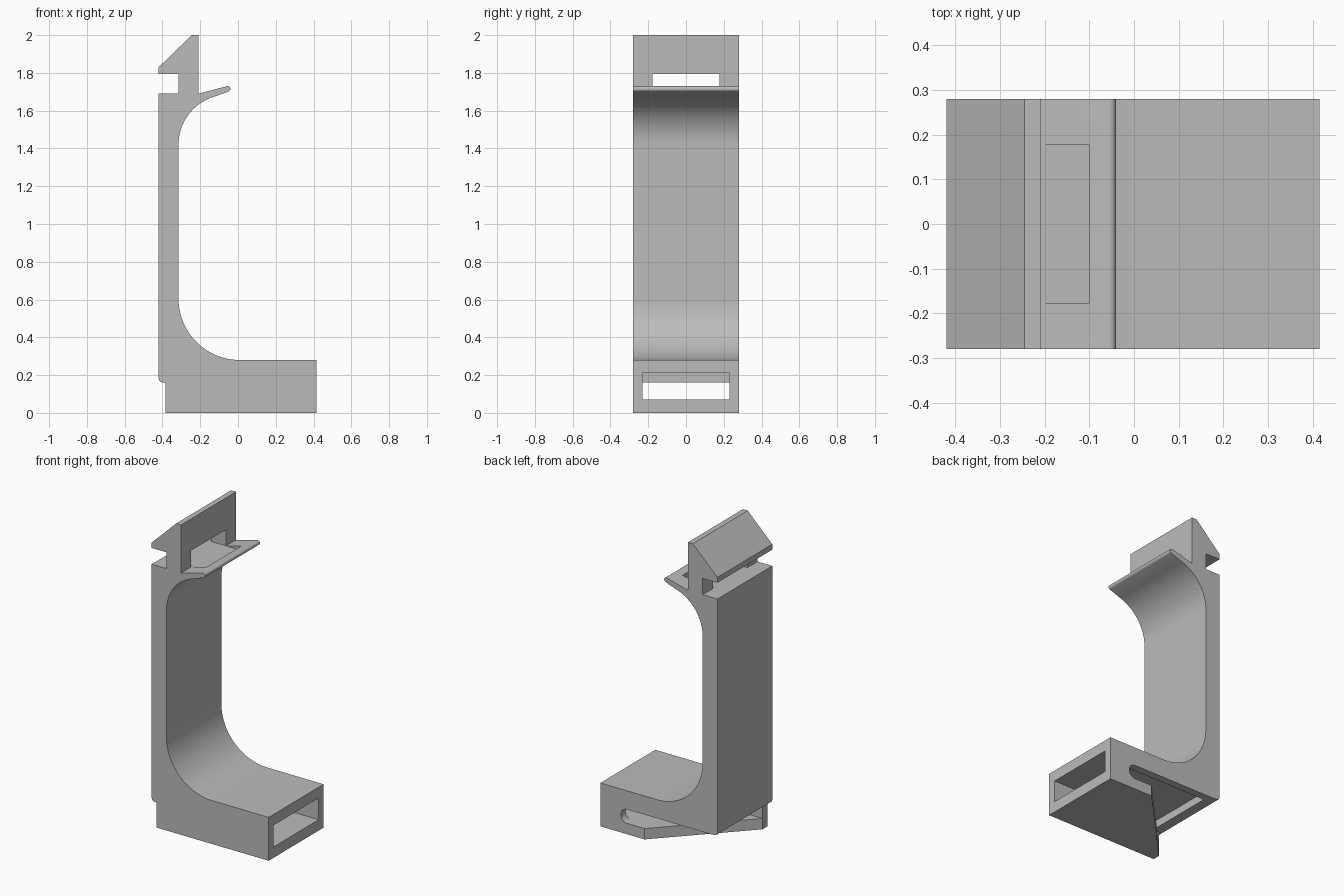
import bpy, bmesh
from math import sin, cos, pi, radians
from mathutils import Vector

cube = bpy.data.objects.get("Cube")
if cube:
    bpy.data.objects.remove(cube, do_unlink=True)

HALF = 0.28      # half the clip width
FLOOR = 0.07     # thickness of the bottom plate
SLOT_TOP = 0.16  # top of the side slot

gray = bpy.data.materials.new("light_gray")
gray.use_nodes = True
gray.diffuse_color = (0.5, 0.5, 0.5, 1)
gray.node_tree.nodes["Principled BSDF"].inputs["Base Color"].default_value = (0.5, 0.5, 0.5, 1)


def arc(cx, cz, r, start, end, n):
    """Points on an arc, angles in degrees."""
    steps = [radians(start + (end - start) * i / n) for i in range(n + 1)]
    return [(cx + r * cos(a), cz + r * sin(a)) for a in steps]


def prism(name, outline, low, high, axis):
    """Extrude a 2D outline along y (outline in x, z) or z (outline in x, y)."""
    bm = bmesh.new()
    place = (lambda a, b: (a, low, b)) if axis == "y" else (lambda a, b: (a, b, low))
    face = bm.faces.new([bm.verts.new(place(a, b)) for a, b in outline])
    moved = bmesh.ops.extrude_face_region(bm, geom=[face])["geom"]
    shift = Vector((0, high - low, 0)) if axis == "y" else Vector((0, 0, high - low))
    bmesh.ops.translate(bm, vec=shift, verts=[v for v in moved if isinstance(v, bmesh.types.BMVert)])
    bmesh.ops.recalc_face_normals(bm, faces=bm.faces)
    mesh = bpy.data.meshes.new(name)
    bm.to_mesh(mesh)
    bm.free()
    mesh.materials.append(gray)
    obj = bpy.data.objects.new(name, mesh)
    bpy.context.collection.objects.link(obj)
    return obj


def rect(a0, a1, b0, b1):
    return [(a0, b0), (a1, b0), (a1, b1), (a0, b1)]


# Side profile: base, arm, barbed hook and release tab
profile = [(-0.385, 0), (0.415, 0), (0.415, 0.28)]
profile += arc(0.01, 0.605, 0.325, 270, 180, 24)
profile += arc(-0.05, 1.42, 0.265, 180, 106, 20)
profile += arc(-0.055, 1.715, 0.015, -72, 106, 8)
profile += [(-0.21, 1.69), (-0.21, 2), (-0.245, 2), (-0.42, 1.83), (-0.42, 1.795),
            (-0.315, 1.795), (-0.315, 1.69), (-0.42, 1.69)]
profile += arc(-0.4, 0.182, 0.02, 180, 270, 5)
profile += [(-0.385, 0.162)]
clip = prism("clip_body", profile, -HALF, HALF, "y")

# Openings: neck window, end pocket, round-ended side slot, slanted plate cut
mid, r = (FLOOR + SLOT_TOP) / 2, (SLOT_TOP - FLOOR) / 2
slot = [(-0.6, FLOOR)] + arc(0.225, mid, r, -90, 90, 12) + [(-0.6, SLOT_TOP)]
cutters = [
    prism("neck_window_cutter", rect(-0.4, -0.1, 1.69, 1.795), -0.177, 0.177, "y"),
    prism("pocket_cutter", rect(-0.34, 0.6, FLOOR, 0.21), -0.23, 0.23, "y"),
    prism("side_slot_cutter", slot, -0.23, 0.4, "y"),
    prism("plate_cutter", [(0.1, HALF), (0.1, 0.5), (-0.6, 0.5), (-0.6, -0.23), (-0.385, -0.23)],
          -0.1, mid, "z"),
]
for cutter in cutters:
    cutter.hide_render = True
    mod = clip.modifiers.new(cutter.name, "BOOLEAN")
    mod.operation = "DIFFERENCE"
    mod.solver = "EXACT"
    mod.object = cutter

# Bake the cuts and drop the cutters
bpy.context.view_layer.update()
baked = bpy.data.meshes.new_from_object(clip.evaluated_get(bpy.context.evaluated_depsgraph_get()))
clip.modifiers.clear()
clip.data = baked
for cutter in cutters:
    bpy.data.objects.remove(cutter, do_unlink=True)

bpy.ops.object.select_all(action="DESELECT")
clip.select_set(True)
bpy.context.view_layer.objects.active = clip
bpy.ops.object.shade_smooth_by_angle(angle=radians(30))
